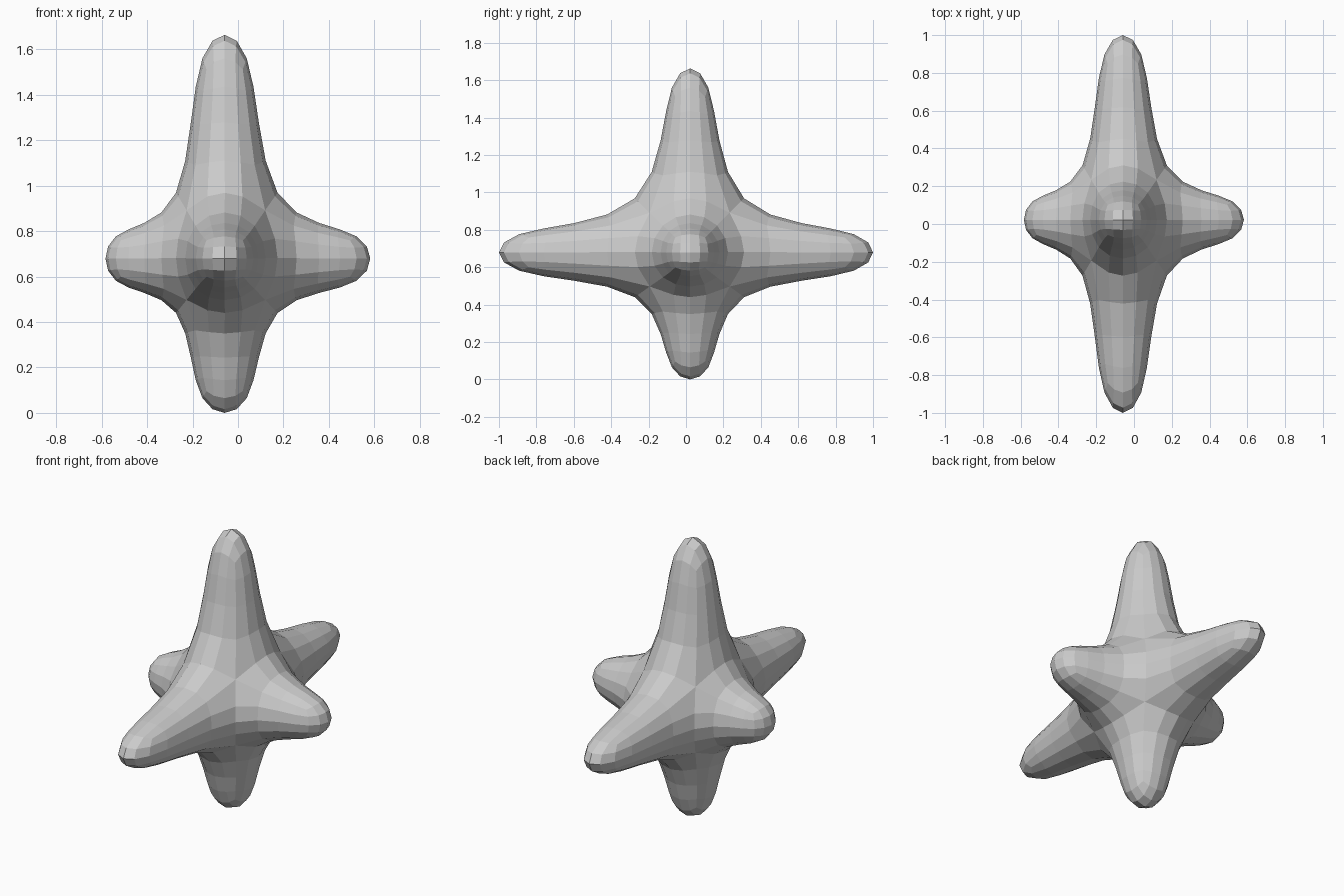
import bpy, bmesh
from mathutils import Vector

if "Cube" in bpy.data.objects:
    bpy.data.objects.remove(bpy.data.objects["Cube"])

CENTRE = Vector((-0.059, 0.022, 0.679))
HALF = 0.16          # half size of the core cube
# tip distance from the centre for each arm direction
TIPS = {(1, 0, 0): 0.641, (-1, 0, 0): 0.524,
        (0, 1, 0): 0.978, (0, -1, 0): 1.022,
        (0, 0, 1): 0.984, (0, 0, -1): 0.679}

# core cube with every face pulled out into an arm
bm = bmesh.new()
bmesh.ops.create_cube(bm, size=2 * HALF)
bm.normal_update()
caps = bmesh.ops.extrude_discrete_faces(bm, faces=bm.faces[:])["faces"]
for cap in caps:
    axis = cap.calc_center_median().normalized()
    key = tuple(round(c) for c in axis)
    # cage length that gives the wanted tip after smoothing
    length = (TIPS[key] - 0.0802 * HALF) / 0.9198
    bmesh.ops.translate(bm, verts=cap.verts[:], vec=Vector(key) * (length - HALF))
bmesh.ops.recalc_face_normals(bm, faces=bm.faces[:])

mesh = bpy.data.meshes.new("six_armed_star")
bm.to_mesh(mesh)
bm.free()
star = bpy.data.objects.new("six_armed_star", mesh)
star.location = CENTRE
bpy.context.collection.objects.link(star)

# rounded, still flat-faced surface
sub = star.modifiers.new("rounding", "SUBSURF")
sub.levels = sub.render_levels = 2
